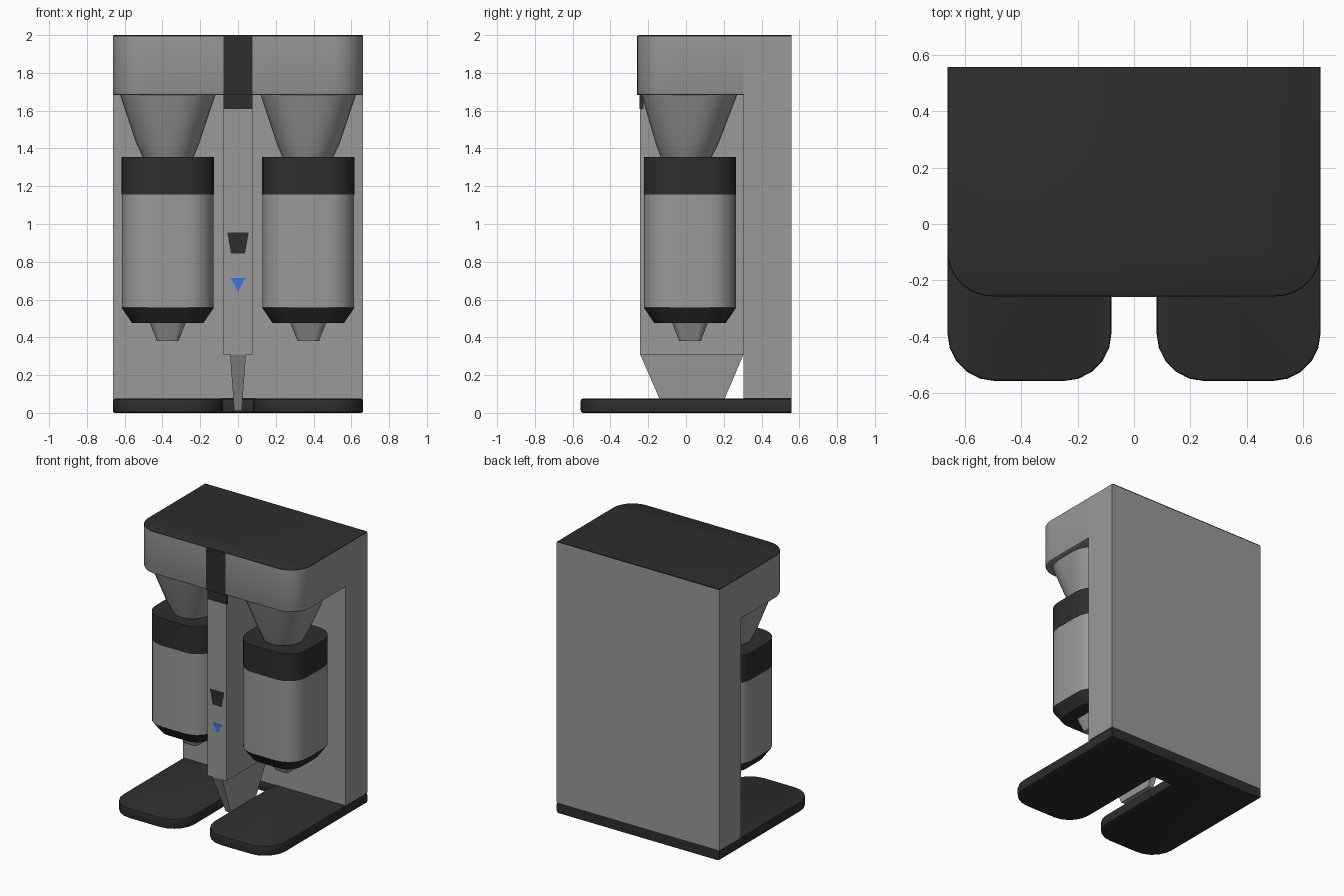
import bpy, bmesh, math
from mathutils import Vector

if "Cube" in bpy.data.objects:
    bpy.data.objects.remove(bpy.data.objects["Cube"])


def material(name, rgb):
    m = bpy.data.materials.new(name)
    m.diffuse_color = (*rgb, 1)
    m.use_nodes = True
    m.node_tree.nodes["Principled BSDF"].inputs["Base Color"].default_value = m.diffuse_color
    return m


GREY = material("grey_metal", (0.32, 0.32, 0.32))
DARK = material("dark_plastic", (0.027, 0.027, 0.027))
BLUE = material("blue_mark", (0.04, 0.18, 0.8))
W, BACK, FRONT = 0.663, 0.558, -0.558    # overall half width and depth


def outline(corners, z, n=6):
    """Right-angled outline of (x, y, radius) corners, rounded with n segments."""
    ring = []
    for i, (x, y, r) in enumerate(corners):
        p = Vector((x, y))
        if r == 0:
            ring.append((x, y, z))
            continue
        dp = (Vector(corners[i - 1][:2]) - p).normalized()
        dn = (Vector(corners[(i + 1) % len(corners)][:2]) - p).normalized()
        c = p + r * (dp + dn)
        for k in range(n + 1):
            a = k / n * math.pi / 2
            q = c - r * (dn * math.cos(a) + dp * math.sin(a))
            ring.append((q.x, q.y, z))
    return ring


def square(cx, cy, h, r, z):
    return outline([(cx + h, cy + h, r), (cx - h, cy + h, r),
                    (cx - h, cy - h, r), (cx + h, cy - h, r)], z)


def rect(x, y0, y1, z):
    return [(x, y1, z), (-x, y1, z), (-x, y0, z), (x, y0, z)]


def loft(name, rings, mat=GREY):
    """Skin matching rings and cap both ends."""
    bm = bmesh.new()
    vs = [[bm.verts.new(p) for p in ring] for ring in rings]
    n = len(vs[0])
    for a, b in zip(vs, vs[1:]):
        for i in range(n):
            j = (i + 1) % n
            bm.faces.new((a[i], a[j], b[j], b[i]))
    bm.faces.new(vs[0][::-1])
    bm.faces.new(vs[-1])
    bmesh.ops.recalc_face_normals(bm, faces=bm.faces[:])
    me = bpy.data.meshes.new(name)
    bm.to_mesh(me)
    bm.free()
    me.materials.append(mat)
    ob = bpy.data.objects.new(name, me)
    bpy.context.collection.objects.link(ob)
    bpy.ops.object.select_all(action='DESELECT')
    ob.select_set(True)
    bpy.context.view_layer.objects.active = ob
    bpy.ops.object.shade_smooth_by_angle(angle=math.radians(30))
    return ob


def front_badge(name, pts, y, depth, mat):
    loft(name, [[(x, yy, z) for x, z in pts] for yy in (y, y + depth)], mat)


# Forked base plate with rounded feet and softened edges
def base_ring(inset, z):
    w, f, s, r = W - inset, FRONT + inset, 0.08 + inset, 0.17 - inset
    return outline([(w, BACK, 0), (-w, BACK, 0), (-w, f, r), (-s, f, r),
                    (-s, 0.305 + inset, 0), (s, 0.305 + inset, 0),
                    (s, f, r), (w, f, r)], z, 5)


loft("base_plate", [base_ring(0.012, 0), base_ring(0.003, 0.004),
                    base_ring(0, 0.014), base_ring(0, 0.062),
                    base_ring(0.003, 0.072), base_ring(0.012, 0.076)], DARK)

# Rear housing
loft("rear_housing", [rect(W, 0.305, BACK, z) for z in (0.075, 1.993)])


# Overhanging head with rounded front corners, and its dark cover
def head_ring(inset, z, back=0.305):
    w, f, r = W - inset, -0.257 + inset, 0.16 - inset
    return outline([(w, back, 0), (-w, back, 0), (-w, f, r), (w, f, r)], z, 10)


loft("head", [head_ring(0.015, 1.682), head_ring(0.005, 1.686),
              head_ring(0, 1.698), head_ring(0, 1.993)])
loft("top_cover", [head_ring(0, 1.993, BACK), head_ring(0.002, 1.997, BACK),
                   head_ring(0.008, 2.0, BACK)], DARK)

# Centre column and the tapered fin below it
loft("centre_column", [rect(0.077, -0.243, 0.305, z) for z in (0.31, 1.685)])
loft("column_fin", [rect(0.02, -0.112, 0.177, 0.01),
                    rect(0.042, -0.243, 0.305, 0.31)])

# Dark strip on head and column, button and blue pointer
for name, y, z0, z1 in (("head_strip", -0.259, 1.684, 1.995),
                        ("column_strip", -0.245, 1.61, 1.685)):
    front_badge(name, [(-0.078, z0), (0.078, z0), (0.078, z1), (-0.078, z1)],
                y, 0.02, DARK)
front_badge("button", [(-0.037, 0.845), (0.037, 0.845), (0.057, 0.955), (-0.057, 0.955)],
            -0.2445, 0.01, DARK)
front_badge("pointer", [(0, 0.642), (0.038, 0.713), (-0.038, 0.713)],
            -0.2445, 0.01, BLUE)

# Two dispensers: funnel, canister with dark lid and bottom, nozzle
CY = 0.021
for side, s in (("left", -1), ("right", 1)):
    cx = s * 0.372
    loft(side + "_funnel", [square(cx - s * 0.003, 0.001, 0.133, 0.13, 1.35),
                            square(cx, 0.006, 0.168, 0.15, 1.43),
                            square(cx, 0.018, 0.255, 0.18, 1.69)])
    loft(side + "_lid", [square(cx, CY, 0.244, 0.145, z) for z in (1.155, 1.356)], DARK)
    loft(side + "_canister", [square(cx, CY, 0.243, 0.145, z) for z in (0.557, 1.155)])
    loft(side + "_canister_bottom", [square(cx, CY, 0.19, 0.11, 0.477),
                                     square(cx, CY, 0.244, 0.145, 0.557)], DARK)
    loft(side + "_nozzle", [square(cx, CY, 0.057, 0.025, 0.38),
                            square(cx, CY, 0.096, 0.045, 0.48)])
